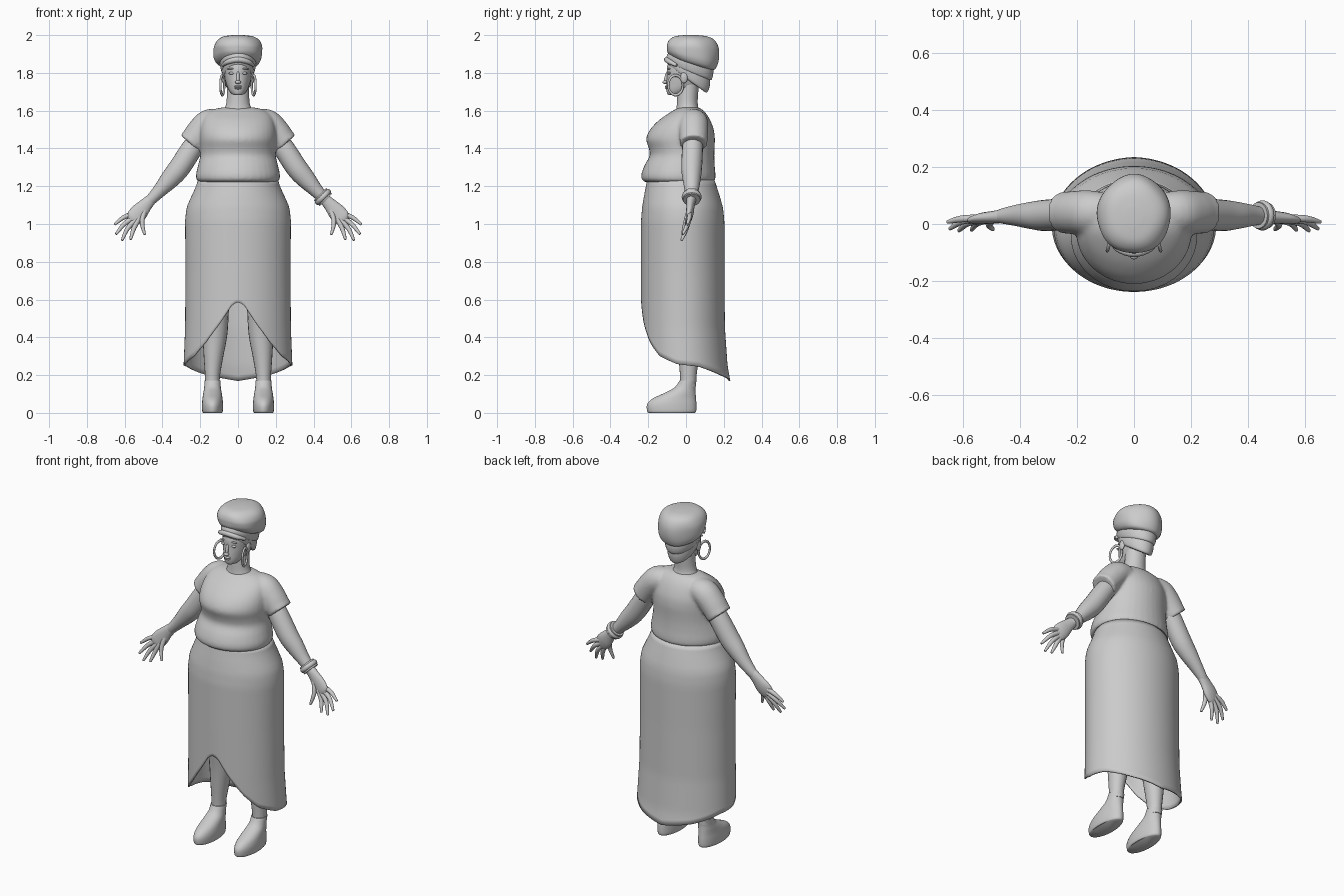
import bpy, bmesh, math
from mathutils import Vector

if "Cube" in bpy.data.objects:
    bpy.data.objects.remove(bpy.data.objects["Cube"])


def smooth_rows(rows, n):
    """Catmull-Rom resampling of a list of equal-length tuples."""
    out = []
    for i in range(len(rows) - 1):
        p = [rows[max(i - 1, 0)], rows[i], rows[i + 1], rows[min(i + 2, len(rows) - 1)]]
        for k in range(n):
            t = k / n
            out.append([0.5 * (2 * b + (c - a) * t + (2 * a - 5 * b + 4 * c - d) * t * t
                               + (3 * b - a - 3 * c + d) * t ** 3) for a, b, c, d in zip(*p)])
    return out + [list(rows[-1])]


def lookup(table, x):
    """Linear interpolation in a table of (key, values...)."""
    for a, b in zip(table, table[1:]):
        if x <= b[0]:
            t = max(0, (x - a[0]) / (b[0] - a[0]))
            return [p + (q - p) * t for p, q in zip(a[1:], b[1:])]
    return list(table[-1][1:])


def skin(name, rings, caps=True, mirror=False, angle=50):
    """Bridge closed rings of points into one smooth object."""
    bm = bmesh.new()
    vs = [[bm.verts.new(p) for p in r] for r in rings]
    n = len(rings[0])
    for a, b in zip(vs, vs[1:]):
        for i in range(n):
            j = (i + 1) % n
            bm.faces.new((a[i], a[j], b[j], b[i]))
    if caps:
        bm.faces.new(vs[0])
        bm.faces.new(vs[-1])
    bmesh.ops.recalc_face_normals(bm, faces=bm.faces)
    me = bpy.data.meshes.new(name)
    bm.to_mesh(me)
    bm.free()
    return finish(name, bpy.data.objects.new(name, me), mirror, angle)


def finish(name, ob, mirror=False, angle=50):
    ob.name = name
    if ob.name not in bpy.context.collection.objects:
        bpy.context.collection.objects.link(ob)
    bpy.ops.object.select_all(action='DESELECT')
    ob.select_set(True)
    bpy.context.view_layer.objects.active = ob
    bpy.ops.object.shade_smooth_by_angle(angle=math.radians(angle))
    if mirror:
        m = ob.modifiers.new("Mirror", 'MIRROR')
        m.use_clip = False
        m.use_mirror_merge = False
    return ob


def loft(name, rows, cx=0, segs=36, n=4, folds=0, **kw):
    """Stacked ovals: rows of (z, half width, front y, back y, tilt)."""
    rings = []
    for z, hx, yf, yb, tilt in smooth_rows([tuple(r) + (0,) * (5 - len(r)) for r in rows], n):
        ym, ry, ring = (yf + yb) / 2, (yb - yf) / 2, []
        for i in range(segs):
            a = 2 * math.pi * i / segs
            f = 1 + folds * (math.sin(5 * a + 22 * z) + 0.7 * math.sin(3 * a - 30 * z))
            y = ym - ry * math.cos(a) * f
            ring.append((cx + hx * math.sin(a) * f, y, z - tilt * (y - ym)))
        rings.append(ring)
    return skin(name, rings, **kw)


def tube(name, rows, segs=20, n=4, **kw):
    """Tube along a path: rows of (x, y, z, radius in plane, radius in y)."""
    pts = smooth_rows(rows, n)
    rings = []
    for i, p in enumerate(pts):
        d = Vector(pts[min(i + 1, len(pts) - 1)][:3]) - Vector(pts[max(i - 1, 0)][:3])
        v = d.cross(Vector((0, 1, 0))).normalized()
        u = v.cross(d).normalized()
        rings.append([Vector(p[:3]) + v * p[3] * math.cos(2 * math.pi * k / segs)
                      + u * p[4] * math.sin(2 * math.pi * k / segs) for k in range(segs)])
    return skin(name, rings, **kw)


def ball(name, loc, scale, mirror=False, rot=(0, 0, 0)):
    bpy.ops.mesh.primitive_uv_sphere_add(segments=20, ring_count=12, location=loc, rotation=rot)
    ob = bpy.context.object
    ob.scale = scale
    bpy.ops.object.transform_apply(location=True, rotation=True, scale=True)
    return finish(name, ob, mirror)


def ring(name, loc, R, r, rot, mirror=False, sy=1):
    bpy.ops.mesh.primitive_torus_add(major_radius=R, minor_radius=r, major_segments=32,
                                     minor_segments=12, location=loc, rotation=rot)
    ob = bpy.context.object
    ob.scale = (sy, 1, 1)
    bpy.ops.object.transform_apply(location=True, rotation=True, scale=True)
    return finish(name, ob, mirror)


# Skirt: wrapped cloth with a slit front and a dipping back hem
profile = [(0.15, .292, -.235, .238), (0.25, .288, -.235, .22), (0.45, .28, -.237, .206),
           (0.75, .278, -.238, .203), (1.02, .28, -.238, .203), (1.09, .272, -.232, .195),
           (1.15, .245, -.222, .178), (1.2, .222, -.212, .162), (1.235, .212, -.205, .15)]
hem = [(0, .585), (6, .575), (20, .475), (38, .37), (55, .30), (80, .258), (110, .245),
       (145, .20), (180, .17)]
cols, steps, rings = 96, 36, []
for s in range(steps + 1):
    row = []
    for i in range(cols):
        a = 2 * math.pi * i / cols
        low = lookup(hem, math.degrees(min(a, 2 * math.pi - a)))[0]
        z = low + (1.235 - low) * s / steps
        hx, yf, yb = lookup(profile, z)
        row.append((hx * math.sin(a), (yf + yb) / 2 - (yb - yf) / 2 * math.cos(a), z))
    rings.append(row)
skirt = skin("skirt", rings, caps=False)
m = skirt.modifiers.new("Thickness", 'SOLIDIFY')
m.thickness, m.offset = 0.008, -1

# Blouse: torso and sleeves fused into one soft garment
torso = loft("blouse", [(1.222, .205, -.215, .14), (1.235, .22, -.234, .155), (1.265, .222, -.236, .156),
                        (1.31, .212, -.22, .152), (1.36, .2, -.193, .15), (1.4, .199, -.197, .151),
                        (1.45, .202, -.211, .153), (1.5, .2, -.19, .147), (1.55, .188, -.143, .128),
                        (1.587, .165, -.09, .105), (1.61, .12, -.052, .08), (1.618, .07, -.025, .062)])
sleeve = [(.10, .04, 1.545, .066, .07), (.155, .04, 1.532, .075, .078), (.2, .04, 1.49, .073, .077),
          (.235, .04, 1.445, .07, .074), (.252, .04, 1.425, .07, .074)]
parts = [torso]
for sx in (1, -1):
    parts.append(tube("sleeve", [(sx * p[0],) + p[1:] for p in sleeve]))
bpy.ops.object.select_all(action='DESELECT')
for p in parts:
    p.select_set(True)
bpy.context.view_layer.objects.active = torso
bpy.ops.object.join()
m = torso.modifiers.new("Fuse", 'REMESH')
m.mode, m.voxel_size, m.use_smooth_shade = 'VOXEL', 0.009, True
m = torso.modifiers.new("Soften", 'SMOOTH')
m.factor, m.iterations = 0.5, 5

# Arms, hands and bangle
tube("arm", [(.2, .04, 1.46, .05, .05), (.24, .035, 1.405, .056, .055), (.31, .03, 1.298, .057, .055),
             (.36, .03, 1.238, .051, .048), (.41, .03, 1.182, .038, .038), (.455, .028, 1.135, .03, .028),
             (.475, .026, 1.115, .028, .022)], mirror=True)
tube("palm", [(.455, .028, 1.135, .028, .025), (.49, .024, 1.1, .036, .022), (.525, .02, 1.06, .046, .02),
              (.553, .014, 1.03, .042, .015), (.566, .012, 1.017, .025, .008)], mirror=True)
fingers = [((.55, .02, 1.055), (.605, .018, 1.035), (.65, .008, 1.0)),
           ((.55, .018, 1.035), (.602, .01, 1.0), (.643, -.015, .95)),
           ((.54, .014, 1.025), (.585, .002, .975), (.612, -.022, .918)),
           ((.525, .012, 1.03), (.552, .002, .975), (.568, -.02, .922)),
           ((.492, .018, 1.08), (.508, -.002, 1.01), (.495, -.018, .948))]
for i, (a, b, c) in enumerate(fingers):
    tip = tuple(q + (q - p) * 0.06 for p, q in zip(b, c))
    tube("thumb" if i == 4 else f"finger_{i + 1}",
         [a + (.014, .013), b + (.012, .012), c + (.007, .007), tip + (.002, .002)],
         segs=12, mirror=True)
ring("bangle", (.45, .03, 1.143), .037, .016, (0, math.radians(135), 0))
tube("bangle_core", [(.435, .03, 1.158, .046, .046), (.465, .03, 1.128, .046, .046)])

# Legs and shoes
tube("leg", [(.135, .012, .14, .038, .042), (.135, .012, .2, .04, .044), (.13, .015, .3, .052, .055),
             (.122, .015, .42, .066, .066), (.118, 0, .55, .07, .07), (.115, -.01, .75, .082, .085),
             (.11, -.01, .95, .09, .1)], mirror=True)
loft("shoe", [(0, .05, -.198, .046), (.01, .055, -.206, .054), (.045, .056, -.206, .055),
              (.075, .053, -.178, .053), (.105, .049, -.115, .051), (.135, .044, -.06, .05),
              (.172, .043, -.034, .056)], cx=.135, mirror=True)

# Neck and head
loft("neck", [(1.56, .10, -.06, .09), (1.605, .075, -.052, .07), (1.64, .062, -.048, .062),
              (1.70, .058, -.045, .065), (1.76, .058, -.04, .07)])
loft("head", [(1.682, .018, -.09, -.05), (1.69, .034, -.099, -.01), (1.712, .05, -.104, .04),
              (1.745, .063, -.104, .09), (1.785, .073, -.101, .115), (1.83, .077, -.1, .125),
              (1.88, .07, -.085, .12)])
ball("nose_bridge", (0, -.104, 1.775), (.009, .01, .035), rot=(math.radians(-12), 0, 0))
ball("nose_tip", (0, -.111, 1.751), (.015, .013, .01))
ball("lip_upper", (0, -.103, 1.728), (.022, .009, .006))
ball("lip_lower", (0, -.102, 1.719), (.018, .009, .006))
ball("eye", (.034, -.089, 1.798), (.015, .008, .007), True)
ball("brow", (.036, -.089, 1.822), (.02, .007, .004), True, (0, math.radians(5), 0))
ball("ear", (.077, -.01, 1.775), (.01, .02, .03), True)
ring("earring", (.083, -.055, 1.735), .04, .006, (0, math.radians(90), math.radians(15)), True, 1.3)

# Headwrap: two tilted bands, a rolled front and a folded crown
loft("headwrap_lower", [(1.765, .07, -.085, .10, .72), (1.775, .08, -.098, .115, .7),
                        (1.81, .085, -.1, .128, .55), (1.85, .082, -.09, .125, .3)], segs=40)
loft("headwrap_upper", [(1.806, .078, -.085, .115, .42), (1.812, .088, -.1, .136, .4),
                        (1.85, .096, -.103, .145, .3), (1.89, .09, -.09, .13, .2)], segs=40)
tube("headwrap_roll", [(-.082, -.05, 1.84, .008, .008), (-.055, -.085, 1.858, .013, .013),
                       (0, -.102, 1.87, .015, .014), (.055, -.085, 1.858, .013, .013),
                       (.082, -.05, 1.84, .008, .008)])
loft("headwrap_crown", [(1.842, .07, -.04, .10, .3), (1.85, .106, -.078, .148, .3),
                        (1.875, .124, -.098, .166, .25), (1.91, .129, -.104, .173, .15),
                        (1.945, .126, -.103, .168, .05), (1.975, .109, -.09, .148, 0),
                        (1.993, .078, -.06, .112, 0), (2.0, .03, -.01, .06, 0)],
     segs=60, n=6, folds=.014)
